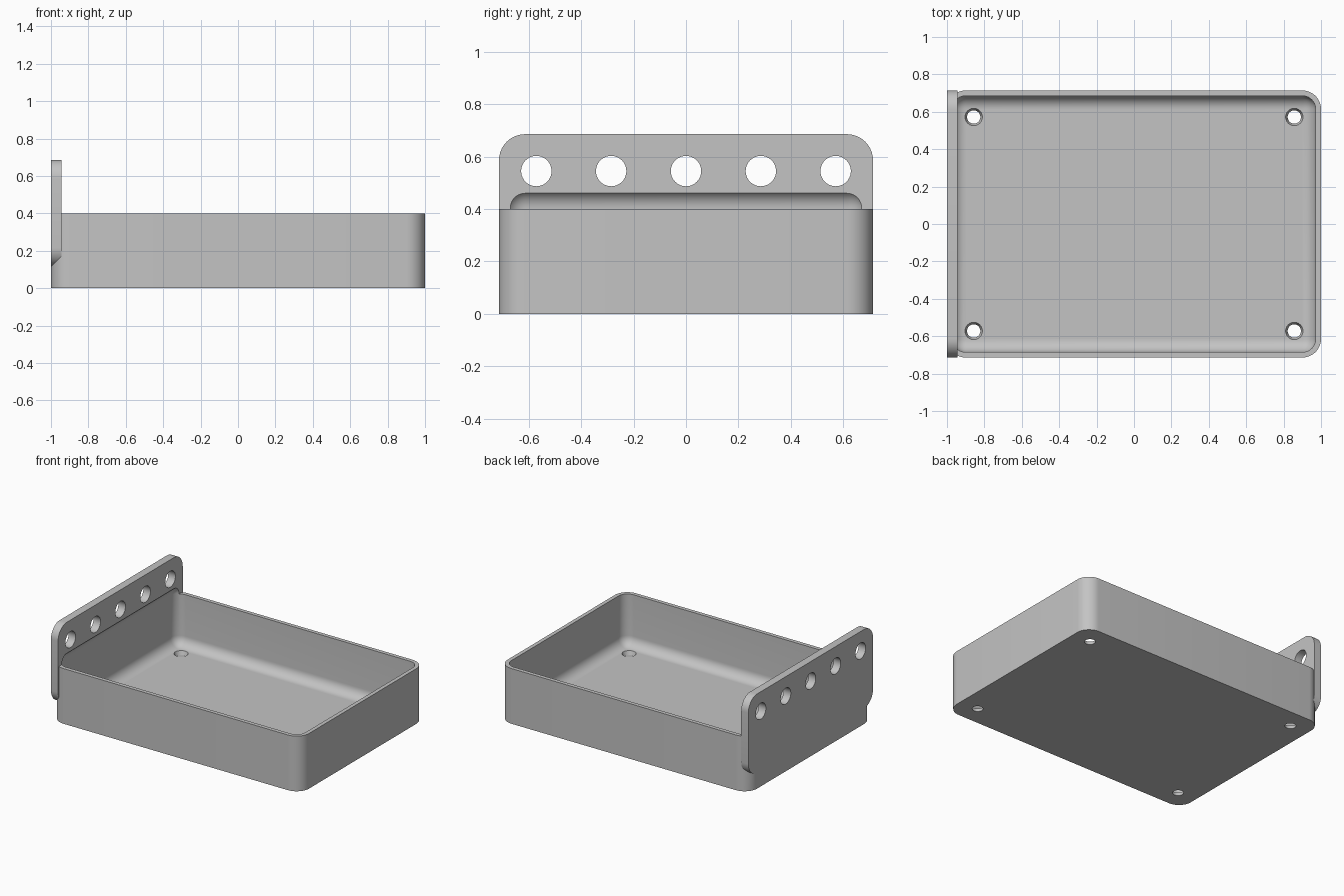
import bpy, bmesh, math
from mathutils import Matrix

if "Cube" in bpy.data.objects:
    bpy.data.objects.remove(bpy.data.objects["Cube"])

# Main sizes
HALF_X, HALF_Y, HEIGHT = 1.0, 0.714, 0.4
WALL, PLATE, CORNER, INNER = 0.0286, 0.057, 0.1, 0.0714
PLATE_BOTTOM, PLATE_TOP = 0.115, 0.686

grey = bpy.data.materials.new("plain_grey")
grey.use_nodes = True
colour = (0.55, 0.55, 0.55, 1)
grey.diffuse_color = colour
grey.node_tree.nodes["Principled BSDF"].inputs["Base Color"].default_value = colour


def finish(name, bm):
    bmesh.ops.recalc_face_normals(bm, faces=bm.faces)
    mesh = bpy.data.meshes.new(name)
    bm.to_mesh(mesh)
    bm.free()
    mesh.materials.append(grey)
    obj = bpy.data.objects.new(name, mesh)
    bpy.context.collection.objects.link(obj)
    return obj


def rounded_box(name, low, high, radius, axis=None, segments=10):
    """Box with rounded edges: only those along one axis, or all of them."""
    bm = bmesh.new()
    bmesh.ops.create_cube(bm, size=1)
    for v in bm.verts:
        v.co = [low[i] if v.co[i] < 0 else high[i] for i in range(3)]
    edges = [e for e in bm.edges if axis is None
             or abs(e.verts[0].co[axis] - e.verts[1].co[axis]) > 0.01]
    bmesh.ops.bevel(bm, geom=edges, offset=radius, segments=segments,
                    profile=0.5, affect='EDGES')
    return finish(name, bm)


def hole_cutter(name, centre, r_low, r_high, depth, along_x=False):
    bm = bmesh.new()
    bmesh.ops.create_cone(bm, cap_ends=True, segments=40, radius1=r_low,
                          radius2=r_high, depth=depth)
    turn = Matrix.Rotation(math.pi / 2, 4, 'Y') if along_x else Matrix()
    bm.transform(Matrix.Translation(centre) @ turn)
    return finish(name, bm)


def combine(target, other, operation):
    mod = target.modifiers.new(operation.lower(), 'BOOLEAN')
    mod.operation, mod.solver, mod.object = operation, 'EXACT', other
    bpy.context.view_layer.objects.active = target
    bpy.ops.object.modifier_apply(modifier=mod.name)
    bpy.data.objects.remove(other)


# Tray body with rounded upright corners, joined to the tall hanging plate
tray = rounded_box("tray_with_hanging_plate", (-HALF_X, -HALF_Y, 0),
                   (HALF_X, HALF_Y, HEIGHT), CORNER, axis=2)
plate = rounded_box("hanging_plate", (-HALF_X, -HALF_Y, PLATE_BOTTOM),
                    (-HALF_X + PLATE, HALF_Y, PLATE_TOP), CORNER, axis=0)
combine(tray, plate, 'UNION')

# Hollow with rounded edges, reaching slightly up into the plate
hollow = rounded_box("hollow_cutter", (-HALF_X + WALL, -HALF_Y + WALL, WALL),
                     (HALF_X - WALL, HALF_Y - WALL, 0.475), INNER)
combine(tray, hollow, 'DIFFERENCE')

# Row of hanging holes through the plate
for i in range(-2, 3):
    centre = (-HALF_X + PLATE / 2, i * 0.2857, 0.545)
    combine(tray, hole_cutter("hanging_hole", centre, 0.058, 0.058, 0.2, True),
            'DIFFERENCE')

# Countersunk screw holes in the floor corners
for sx in (-1, 1):
    for sy in (-1, 1):
        centre = (sx * 0.857, sy * 0.572, WALL / 2)
        combine(tray, hole_cutter("screw_hole", centre, 0.034, 0.048, WALL + 0.008),
                'DIFFERENCE')

# Smooth rounded parts, crisp edges elsewhere
bpy.ops.object.select_all(action='DESELECT')
tray.select_set(True)
bpy.context.view_layer.objects.active = tray
bpy.ops.object.shade_smooth_by_angle(angle=math.radians(30))
